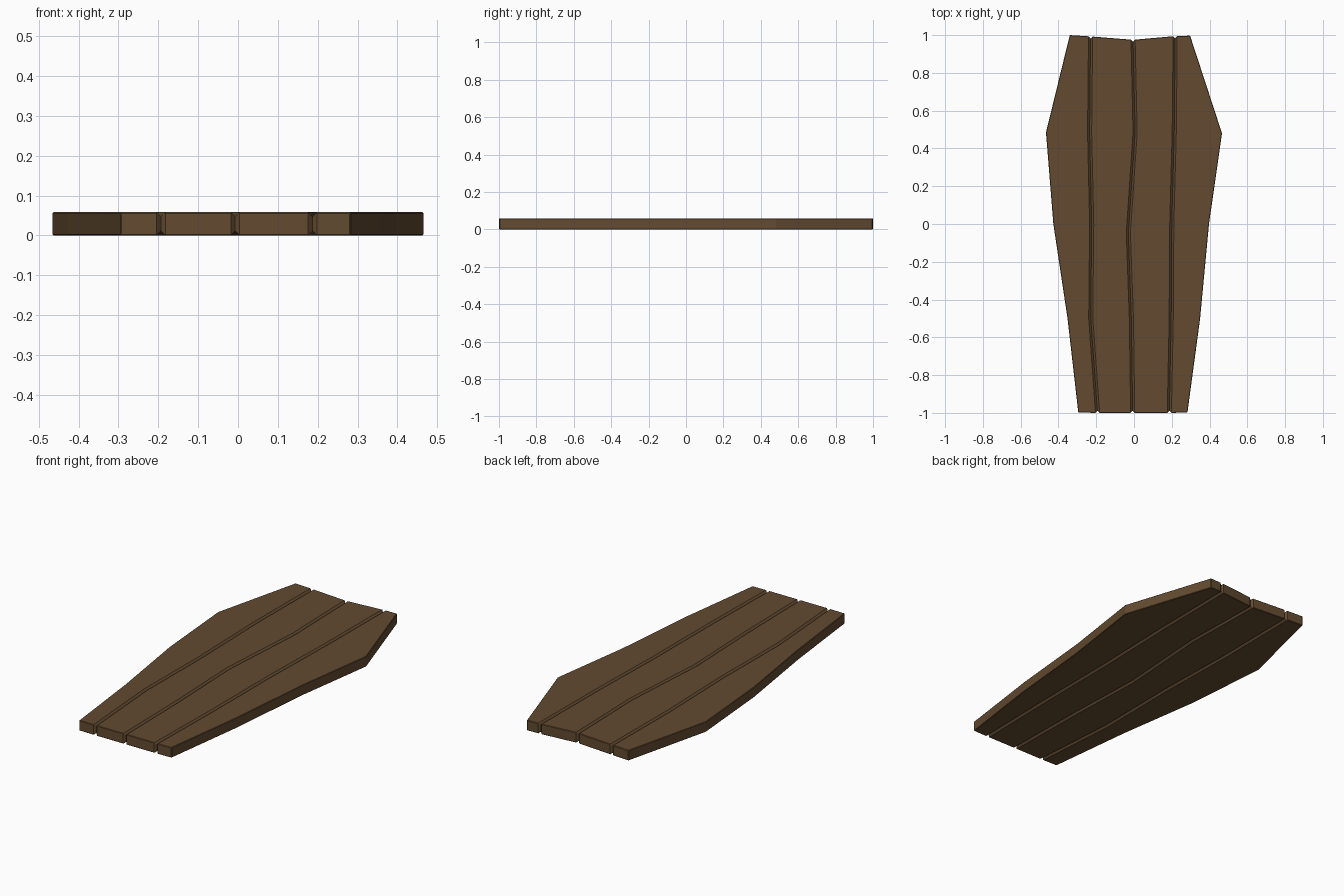
import bpy, bmesh

if "Cube" in bpy.data.objects:
    bpy.data.objects.remove(bpy.data.objects["Cube"])

THICK = 0.058
BEVEL = 0.011

# Plank boundary lines (left rim, three seams, right rim), top end to foot end
lines = [
    [(-0.34, 1.0), (-0.466, 0.485), (-0.427, 0.0), (-0.352, -0.5), (-0.295, -0.998)],
    [(-0.23, 0.993), (-0.235, 0.485), (-0.224, 0.0), (-0.229, -0.5), (-0.193, -1.0)],
    [(-0.005, 0.975), (0.006, 0.485), (-0.030, -0.05), (-0.014, -0.5), (-0.007, -1.0)],
    [(0.218, 0.995), (0.213, 0.485), (0.200, 0.0), (0.197, -0.5), (0.187, -1.0)],
    [(0.297, 0.997), (0.466, 0.48), (0.397, 0.0), (0.350, -0.5), (0.283, -0.998)],
]

wood = bpy.data.materials.new("dark_wood")
wood.diffuse_color = (0.125, 0.07, 0.03, 1)
wood.use_nodes = True
wood.node_tree.nodes["Principled BSDF"].inputs["Base Color"].default_value = wood.diffuse_color


def plank(name, left, right, left_seam, right_seam):
    bm = bmesh.new()
    grid = [[[bm.verts.new((x, y, z)) for x, y in side] for side in (left, right)]
            for z in (0, THICK)]
    (bl, br), (tl, tr) = grid
    n = len(left)
    for i in range(n - 1):
        bm.faces.new((tl[i], tl[i + 1], tr[i + 1], tr[i]))
        bm.faces.new((bl[i], br[i], br[i + 1], bl[i + 1]))
        bm.faces.new((tl[i], bl[i], bl[i + 1], tl[i + 1]))
        bm.faces.new((tr[i], tr[i + 1], br[i + 1], br[i]))
    bm.faces.new((tl[0], tr[0], br[0], bl[0]))
    bm.faces.new((tl[-1], bl[-1], br[-1], tr[-1]))
    bmesh.ops.recalc_face_normals(bm, faces=bm.faces)

    # Wide chamfer along the seams, a thin one on the outer rim
    weight = bm.edges.layers.float.new("bevel_weight_edge")
    lset, rset = set(bl + tl), set(br + tr)
    for e in bm.edges:
        if e.calc_face_angle(0) < 0.9:
            continue
        a, b = e.verts
        seam = (left_seam and a in lset and b in lset) or \
               (right_seam and a in rset and b in rset)
        e[weight] = 1.0 if seam else 0.25
    me = bpy.data.meshes.new(name)
    bm.to_mesh(me)
    bm.free()
    me.materials.append(wood)
    ob = bpy.data.objects.new(name, me)
    bpy.context.collection.objects.link(ob)
    mod = ob.modifiers.new("chamfer", 'BEVEL')
    mod.limit_method = 'WEIGHT'
    mod.width = BEVEL
    mod.segments = 1


names = ["left_outer_plank", "left_inner_plank", "right_inner_plank", "right_outer_plank"]
for k, name in enumerate(names):
    plank(name, lines[k], lines[k + 1], k > 0, k < 3)
